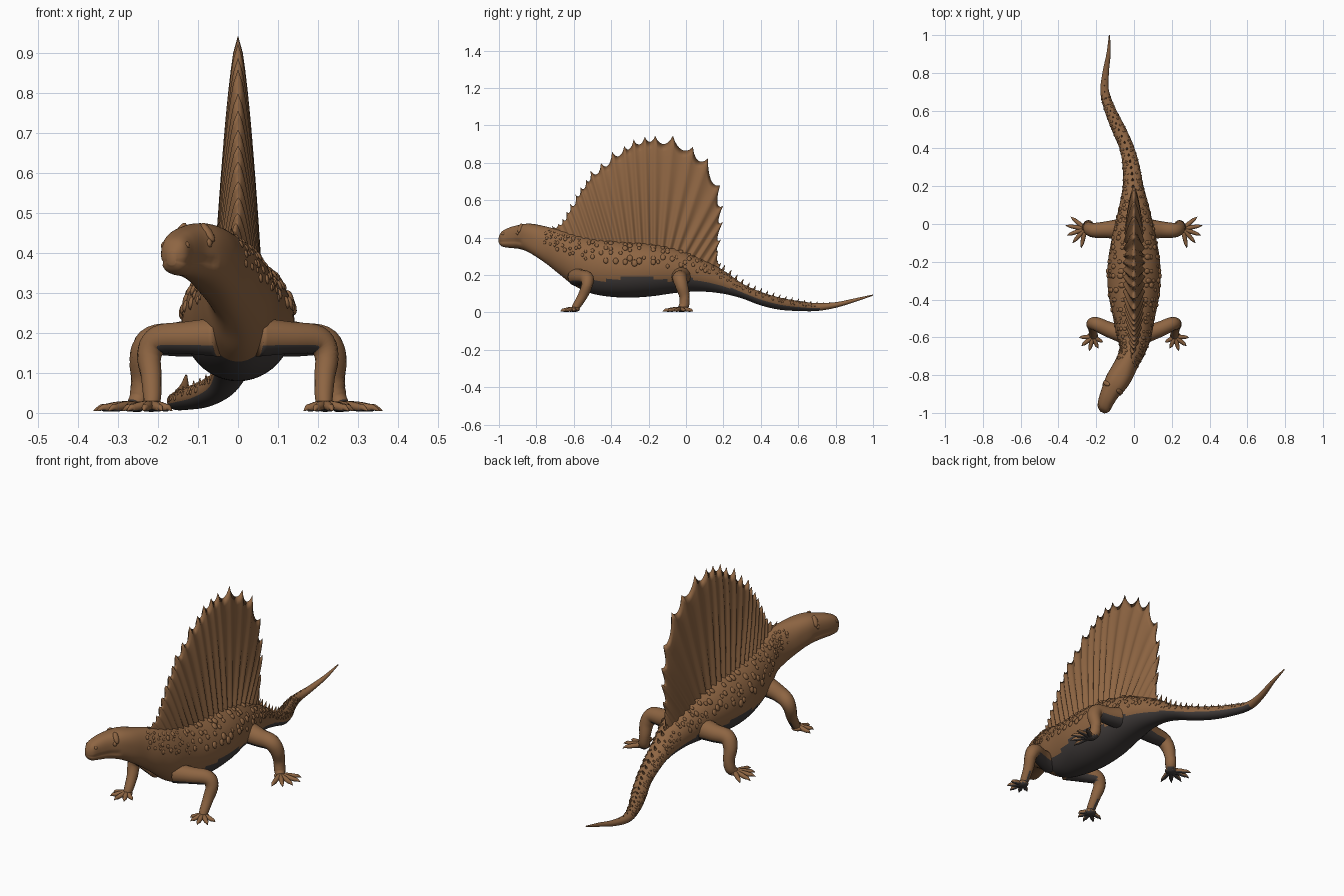
import bpy, bmesh, math, random
from mathutils import Vector, Matrix

if "Cube" in bpy.data.objects:
    bpy.data.objects.remove(bpy.data.objects["Cube"])

random.seed(4)


def material(name, rgb):
    m = bpy.data.materials.new(name)
    m.diffuse_color = (*rgb, 1)
    m.use_nodes = True
    m.node_tree.nodes["Principled BSDF"].inputs["Base Color"].default_value = m.diffuse_color
    return m


BROWN = material("brown hide", (0.27, 0.13, 0.055))
DARK = material("dark belly", (0.055, 0.047, 0.045))


def finish(name, bm, dark_rule=None):
    bmesh.ops.recalc_face_normals(bm, faces=bm.faces)
    bm.normal_update()
    for f in bm.faces:
        f.smooth = True
        if dark_rule and dark_rule(f.calc_center_median(), f.normal):
            f.material_index = 1
    me = bpy.data.meshes.new(name)
    bm.to_mesh(me)
    bm.free()
    me.materials.append(BROWN)
    me.materials.append(DARK)
    ob = bpy.data.objects.new(name, me)
    bpy.context.collection.objects.link(ob)
    return ob


def spline(rows, n):
    """Catmull-Rom through rows of numbers, n steps per span."""
    rows = [Vector(r) for r in rows]
    out = []
    for i in range(len(rows) - 1):
        a, b, c, d = (rows[max(i - 1, 0)], rows[i], rows[i + 1], rows[min(i + 2, len(rows) - 1)])
        for k in range(n):
            t = k / n
            out.append(0.5 * (2 * b + (c - a) * t + (2 * a - 5 * b + 4 * c - d) * t * t
                              + (3 * b - a - 3 * c + d) * t ** 3))
    return out + [rows[-1]]


def loft(bm, rings):
    vs = [[bm.verts.new(p) for p in r] for r in rings]
    n = len(rings[0])
    for r, s in zip(vs, vs[1:]):
        for j in range(n):
            bm.faces.new((r[j], r[(j + 1) % n], s[(j + 1) % n], s[j]))
    bm.faces.new(vs[0])
    bm.faces.new(vs[-1])


def tube(bm, rows, n=5, seg=14):
    """Round limb along rows of x, y, z, radius, kept above the ground."""
    pts = spline(rows, n)
    rings = []
    for i, p in enumerate(pts):
        d = (pts[min(i + 1, len(pts) - 1)] - pts[max(i - 1, 0)]).to_3d()
        q = d.to_track_quat('Z', 'Y')
        ring = []
        for j in range(seg):
            a = 2 * math.pi * j / seg
            v = p.to_3d() + q @ Vector((math.cos(a), math.sin(a), 0)) * max(p[3], 0.001)
            v.z = max(v.z, 0.002)
            ring.append(v)
        rings.append(ring)
    loft(bm, rings)


def blob(bm, pos, normal, size):
    m = Matrix.Translation(pos) @ normal.to_track_quat('Z', 'Y').to_matrix().to_4x4()
    bmesh.ops.create_icosphere(bm, subdivisions=2, radius=1,
                               matrix=m @ Matrix.Diagonal((*size, 1)))


# Body from snout to tail tip: x, y, top z, bottom z, half width
BODY = spline([
    (-.167, -.998, .405, .37, .012), (-.160, -.98, .435, .352, .033), (-.148, -.94, .455, .345, .042),
    (-.125, -.89, .468, .34, .05), (-.095, -.84, .475, .325, .062), (-.065, -.79, .468, .295, .064),
    (-.035, -.73, .455, .25, .062), (-.01, -.67, .44, .20, .07), (0, -.6, .42, .145, .09),
    (0, -.5, .40, .10, .11), (0, -.35, .385, .08, .138), (0, -.2, .375, .085, .138),
    (0, -.05, .345, .105, .112), (0, .08, .29, .112, .082), (-.005, .2, .225, .10, .055),
    (-.015, .3, .155, .075, .045), (-.037, .4, .11, .038, .038), (-.08, .5, .08, .015, .036),
    (-.125, .6, .062, .008, .03), (-.155, .7, .05, .008, .023), (-.15, .8, .055, .025, .017),
    (-.135, .9, .075, .055, .011), (-.13, 1, .096, .09, .003)], 6)


def body_point(i, a):
    """Surface point and outward direction on ring i at angle a."""
    x, y, zt, zb, rx = BODY[i]
    d = BODY[min(i + 1, len(BODY) - 1)] - BODY[max(i - 1, 0)]
    side = Vector((d[1], -d[0], 0)).normalized()
    boxy = 1 - 0.22 * min(max((-.7 - y) / .1, 0), 1)
    c = math.copysign(abs(math.cos(a)) ** boxy, math.cos(a))
    s = math.copysign(abs(math.sin(a)) ** boxy, math.sin(a))
    rz = (zt - zb) / 2
    if y < -.85:  # mouth groove
        c *= 1 - .12 * math.exp(-((math.sin(a) + .3) / .1) ** 2)
    p = Vector((x, y, (zt + zb) / 2)) + side * rx * c + Vector((0, 0, rz * s))
    return p, (side * math.cos(a) / rx + Vector((0, 0, math.sin(a) / rz))).normalized()


def belly(c, n):
    if c.y < .03:
        return c.y > -.565 and c.z < .182 + .012 * math.sin(18 * c.y)
    return c.y < .72 and n.z < -.3


bm = bmesh.new()
loft(bm, [[body_point(i, 2 * math.pi * j / 48)[0] for j in range(48)] for i in range(len(BODY))])
finish("body", bm, belly)

# Brow ridges, eyes and nostrils
bm = bmesh.new()
for deg in (42, 138):
    p, n = body_point(21, math.radians(deg))
    blob(bm, p - n * .004, n, (.014, .03, .01))
for deg in (14, 166):
    p, n = body_point(20, math.radians(deg))
    blob(bm, p - n * .003, n, (.01, .012, .008))
    p, n = body_point(8, math.radians(deg + (14 if deg < 90 else -14)))
    blob(bm, p - n * .003, n, (.009, .009, .006))
finish("brows_and_eyes", bm)

# Bony lumps over the flanks, neck and tail
bm = bmesh.new()
for i in range(36, 114, 2):
    rx = BODY[i][4]
    for k in range(4):
        for flip in (0, 1):
            a = math.radians(14 + 15 * k + random.uniform(-6, 6))
            p, n = body_point(i + random.randint(0, 1), math.pi - a if flip else a)
            r = (.003 + .075 * rx) * random.uniform(.7, 1.2)
            blob(bm, p, n, (r, r * 1.2, r * .55))
finish("flank_lumps", bm)

# Small spines along the top of the tail
bm = bmesh.new()
for i in range(80, 120, 2):
    p, n = body_point(i, math.pi / 2)
    h = .034 * (1 - (i - 80) / 46)
    bmesh.ops.create_cone(bm, segments=8, radius1=h * .35, radius2=.001, depth=h * 1.3,
                          matrix=Matrix.Translation(p + Vector((0, 0, h * .3)))
                          @ Matrix.Rotation(-.4, 4, 'X'))
finish("tail_spines", bm)

# Sail: ribs fan out from the back to these spine tips (y, z)
TIPS = [(-.72, .465), (-.685, .475), (-.66, .50), (-.64, .54), (-.62, .58), (-.59, .63), (-.565, .67),
        (-.535, .71), (-.51, .757), (-.455, .80), (-.395, .86), (-.33, .89), (-.28, .925), (-.22, .94),
        (-.165, .945), (-.07, .945), (.037, .885), (.118, .825), (.182, .68), (.198, .57),
        (.198, .485), (.187, .39), (.172, .335), (.19, .27)]
STEPS, ROWS = 8, 14
bm = bmesh.new()
cols = []
total = (len(TIPS) - 1) * STEPS
for k in range(total + 1):
    u = k / total
    i = min(k // STEPS, len(TIPS) - 2)
    s = k / STEPS - i
    by = -.69 + .86 * u
    ring = min(BODY, key=lambda r: abs(r[1] - by))
    base = Vector((by, ring[2] - .03))
    a, b = Vector(TIPS[i]), Vector(TIPS[i + 1])
    out = a.lerp(b, s)
    depth = min(.045, .55 * (b - a).length) * math.sin(math.pi * s) ** .7 if 0 < s < 1 else 0
    out -= (out - base).normalized() * depth
    thick = .06 * math.sin(math.pi * u) ** .5 if 0 < k < total else 0
    thick *= .87 + .13 * math.cos(2 * math.pi * s)
    x0 = ring[0] if by < -.5 else 0
    left, right = [], []
    for r in range(ROWS + 1):
        v = r / ROWS
        y, z = base.lerp(out, v)
        w = thick * (1 - v) ** .6
        left.append((x0 - w, y, z))
        right.append((x0 + w, y, z))
    cols.append([bm.verts.new(p) for p in left + right[-2::-1]])
for p, q in zip(cols, cols[1:]):
    for j in range(len(p) - 1):
        bm.faces.new((p[j], q[j], q[j + 1], p[j + 1]))
bmesh.ops.remove_doubles(bm, verts=bm.verts, dist=.0002)
finish("back_sail", bm)

# Legs with five clawed toes: limb path (x, y, z, radius) and toe tips (x, y)
LEGS = {
    "front": ([(.05, -.585, .19, .05), (.13, -.56, .188, .041), (.198, -.53, .182, .037),
               (.222, -.53, .145, .031), (.217, -.552, .09, .026), (.215, -.585, .035, .022),
               (.218, -.597, .016, .018)],
              [(.29, -.6), (.278, -.645), (.237, -.672), (.19, -.658), (.165, -.625)]),
    "rear": ([(.04, -.025, .2, .06), (.14, -.03, .185, .045), (.212, -.033, .18, .039),
              (.238, -.022, .14, .034), (.24, -.008, .085, .028), (.245, -.01, .04, .027),
              (.258, -.025, .018, .022)],
             [(.335, .038), (.362, -.008), (.355, -.06), (.325, -.10), (.28, -.127)]),
}
for which, (path, tips) in LEGS.items():
    for side, sx in (("right", 1), ("left", -1)):
        bm = bmesh.new()
        tube(bm, [(sx * x, y, z, r) for x, y, z, r in path])
        fx, fy = path[-1][:2]
        blob(bm, Vector((sx * fx, fy, .017)), Vector((0, 0, 1)), (.03, .03, .015))
        for tx, ty in tips:
            def at(t, z, r):
                return (sx * (fx + (tx - fx) * t), fy + (ty - fy) * t, z, r)
            tube(bm, [at(0, .018, .013), at(.4, .017, .012), at(.7, .013, .01),
                      at(.82, .013, .008), at(1, .005, .001)], 4, 10)
        finish(f"{side}_{which}_leg", bm, lambda c, n: n.z < -.55)
